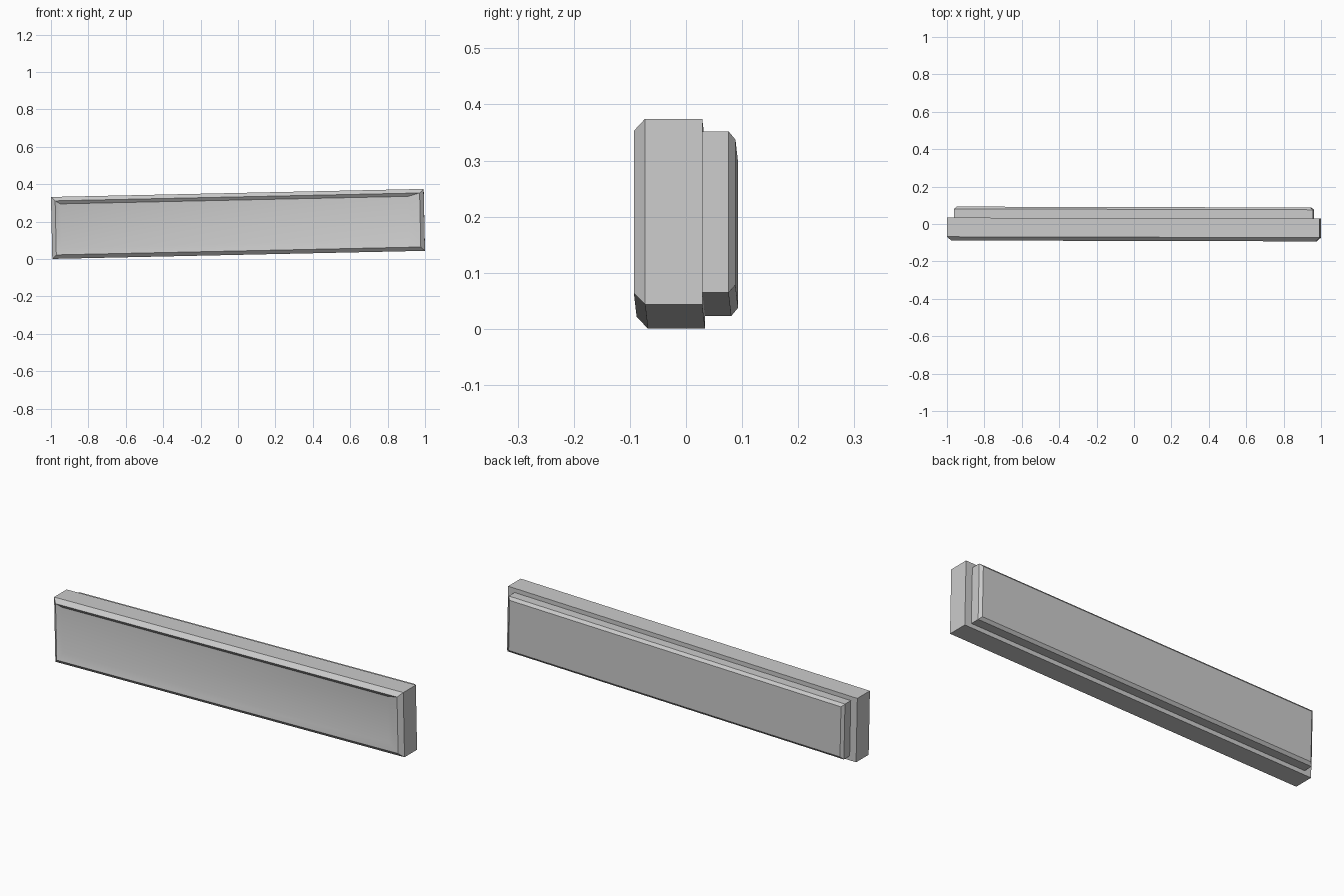
import bpy, bmesh, math
from mathutils import Matrix

if "Cube" in bpy.data.objects:
    bpy.data.objects.remove(bpy.data.objects["Cube"])

# slight tilt and yaw shared by the parts, lifted to stand on the ground
PLACE = (Matrix.Translation((0, 0, 0.1875))
         @ Matrix.Rotation(-0.0025, 4, 'Z')
         @ Matrix.Rotation(-0.0216, 4, 'Y'))


def loft_rects(name, rings):
    """Join rectangles (y, x0, x1, z0, z1) from back to front and cap both ends."""
    bm = bmesh.new()
    loops = [[bm.verts.new((x, y, z)) for x, z in
              ((x0, z0), (x1, z0), (x1, z1), (x0, z1))]
             for y, x0, x1, z0, z1 in rings]
    for a, b in zip(loops, loops[1:]):
        for i in range(4):
            j = (i + 1) % 4
            bm.faces.new((a[i], a[j], b[j], b[i]))
    bm.faces.new(loops[0])
    bm.faces.new(loops[-1])
    bmesh.ops.recalc_face_normals(bm, faces=bm.faces)
    bm.transform(PLACE)
    me = bpy.data.meshes.new(name)
    bm.to_mesh(me)
    bm.free()
    ob = bpy.data.objects.new(name, me)
    bpy.context.collection.objects.link(ob)
    return ob


def rect(y, inset):
    hx, hz = 0.9965 - inset[0], 0.1655 - inset[1]
    return (y, -hx, hx, -hz, hz)


# front frame: chamfered outside edge, sloped rim down to a recessed panel
frame = loft_rects("front_frame", [
    rect(0.0315, (0, 0)),
    rect(-0.0705, (0, 0)),
    rect(-0.0905, (0.022, 0.021)),
    (-0.077, -0.9475, 0.9125, -0.1075, 0.1275),
])

# smaller chamfered slab on the back
loft_rects("back_slab", [
    rect(0.0300, (0.037, 0.022)),
    rect(0.0785, (0.037, 0.022)),
    rect(0.0905, (0.051, 0.036)),
])

# soft shading on the shallow rim only, hard edges stay sharp
bpy.ops.object.select_all(action='DESELECT')
frame.select_set(True)
bpy.context.view_layer.objects.active = frame
bpy.ops.object.shade_smooth_by_angle(angle=math.radians(35))
